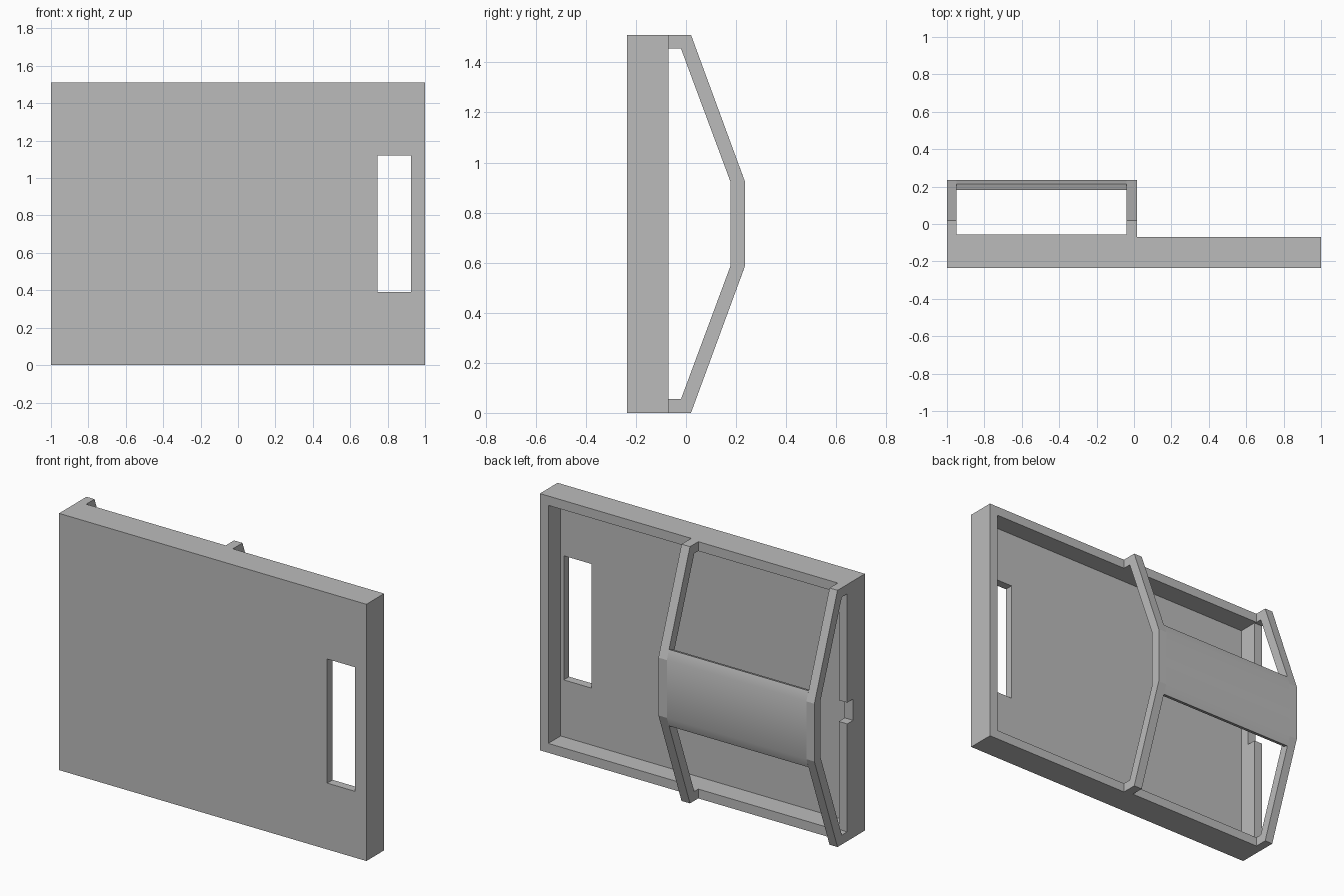
import bpy, bmesh
from mathutils import Vector

cube = bpy.data.objects.get("Cube")
if cube:
    bpy.data.objects.remove(cube, do_unlink=True)

H = 1.51       # overall height
WALL = 0.055   # wall thickness
BACK = -0.07   # rear edge of the tray rim
FRONT = -0.235

gray = bpy.data.materials.new("plain gray")
gray.use_nodes = True
gray.diffuse_color = (0.5, 0.5, 0.5, 1)
gray.node_tree.nodes["Principled BSDF"].inputs["Base Color"].default_value = (0.5, 0.5, 0.5, 1)


def finish(name, bm):
    bmesh.ops.recalc_face_normals(bm, faces=bm.faces)
    mesh = bpy.data.meshes.new(name)
    bm.to_mesh(mesh)
    bm.free()
    mesh.materials.append(gray)
    obj = bpy.data.objects.new(name, mesh)
    bpy.context.collection.objects.link(obj)
    return obj


def box(name, lo, hi):
    lo, hi = Vector(lo), Vector(hi)
    bm = bmesh.new()
    bmesh.ops.create_cube(bm, size=1)
    bmesh.ops.scale(bm, vec=hi - lo, verts=bm.verts)
    bmesh.ops.translate(bm, vec=(lo + hi) / 2, verts=bm.verts)
    return finish(name, bm)


def extrude_profile(name, profile, x0, x1):
    """Extrude a closed (y, z) outline along x."""
    bm = bmesh.new()
    face = bm.faces.new([bm.verts.new((x0, y, z)) for y, z in profile])
    moved = bmesh.ops.extrude_face_region(bm, geom=[face])["geom"]
    verts = [g for g in moved if isinstance(g, bmesh.types.BMVert)]
    bmesh.ops.translate(bm, vec=(x1 - x0, 0, 0), verts=verts)
    return finish(name, bm)


def mirrored(upper):
    """Append the lower half of a path, reflected about mid height."""
    return upper + [(y, H - z) for y, z in reversed(upper)]


def cut(target, cutter):
    cutter.hide_render = True
    mod = target.modifiers.new("cut", 'BOOLEAN')
    mod.operation = 'DIFFERENCE'
    mod.solver = 'EXACT'
    mod.object = cutter
    bpy.context.view_layer.objects.active = target
    bpy.ops.object.modifier_apply(modifier=mod.name)
    bpy.data.objects.remove(cutter, do_unlink=True)


# Hollow tray, open at the back, with a window slot and a small side notch
tray = box("tray", (-1, FRONT, 0), (1, BACK, H))
cut(tray, box("hollow_cutter", (-1 + WALL, FRONT + 0.05, WALL), (1 - WALL, 0.1, H - WALL)))
cut(tray, box("slot_cutter", (0.745, -0.4, 0.39), (0.925, 0, 1.12)))
cut(tray, box("notch_cutter", (-1.1, BACK - WALL, 0.69), (-0.92, 0, 0.815)))

# Two angled side frames behind the tray
outer = mirrored([(BACK, H), (0.02, H), (0.235, 0.925)])
inner = mirrored([(BACK, H - WALL), (-0.02, H - WALL), (0.177, 0.925)])
for name, x0, x1 in (("outer_frame", -1, -0.948), ("middle_frame", -0.04, 0.015)):
    extrude_profile(name, outer + inner[::-1], x0, x1)

# Bent band joining the frames, flush with their rear edge
band_outer = mirrored([(0.215, 0.98), (0.235, 0.925)])
band_inner = mirrored([(0.181, 0.968), (0.198, 0.92)])
band = extrude_profile("back_band", band_outer + band_inner[::-1], -0.948, -0.04)
bpy.ops.object.select_all(action='DESELECT')
band.select_set(True)
bpy.context.view_layer.objects.active = band
bpy.ops.object.shade_smooth_by_angle(angle=0.6)

# Raised lips on the rim between the frames
for name, z in (("lower_lip", 0), ("upper_lip", H - WALL)):
    box(name, (-0.948, BACK, z), (-0.04, -0.057, z + WALL))
